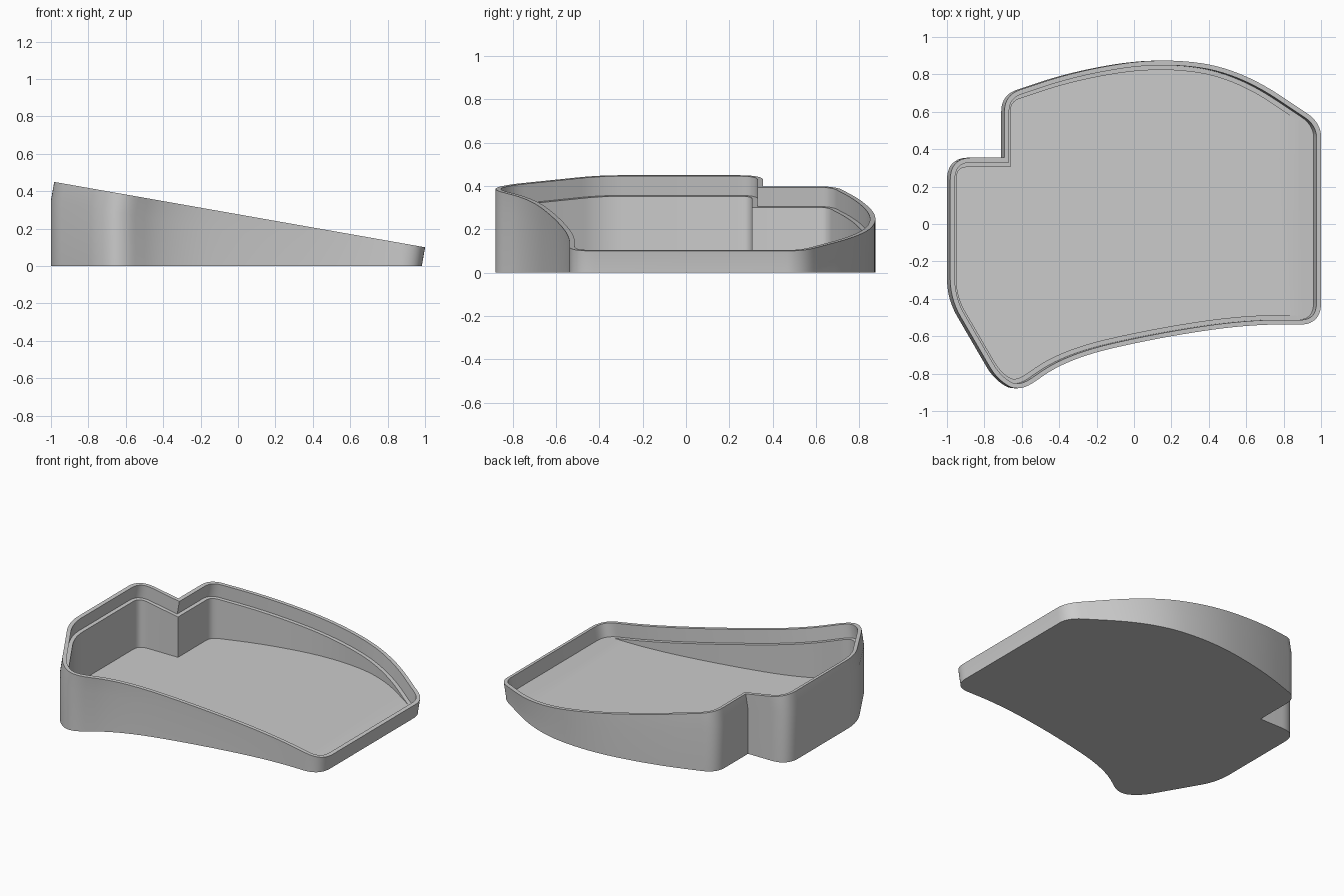
import bpy, bmesh, math
from mathutils import Vector

cube = bpy.data.objects.get("Cube")
if cube:
    bpy.data.objects.remove(cube, do_unlink=True)

TILT = math.radians(10)
RIM_DEPTH, LEDGE_DEPTH = 0.1, 0.09
RIM_WALL, FULL_WALL = 0.025, 0.05
FLOOR = 0.03
LEAN = RIM_DEPTH * math.sin(TILT)


def smooth_outline(controls, steps=10):
    """Round every control point; a large cut turns neighbours into one curve."""
    pts, n = [], len(controls)
    for i, (x, y, cut) in enumerate(controls):
        p = Vector((x, y))
        ends = []
        for j in (i - 1, (i + 1) % n):
            d = Vector(controls[j][:2]) - p
            ends.append(p + d.normalized() * min(cut, d.length / 2))
        if cut == 0:
            pts.append(p)
            continue
        for s in range(steps + 1):
            t = s / steps
            q = ends[0] * (1 - t) ** 2 + p * 2 * t * (1 - t) + ends[1] * t ** 2
            if not pts or (q - pts[-1]).length > 1e-4:
                pts.append(q)
    return pts


def inset(pts, dist):
    """Move a counter-clockwise outline inwards by an even distance."""
    out = []
    for i, p in enumerate(pts):
        a = (p - pts[i - 1]).normalized()
        b = (pts[(i + 1) % len(pts)] - p).normalized()
        na, nb = Vector((-a.y, a.x)), Vector((-b.y, b.x))
        out.append(p + (na + nb) * dist / (1 + na.dot(nb)))
    return out


def plane_z(x, depth):
    """Height of the sloping plane lying at a depth under the rim."""
    return 0.1 + (1 - x) * math.tan(TILT) - depth / math.cos(TILT)


# Footprint of the lower body: x, y and corner cut
footprint = smooth_outline([
    (-1, 0.355, 0.12), (-0.71, 0.355, 0), (-0.71, 0.69, 0.09),
    (-0.32, 0.82, 1), (0.13, 0.89, 1), (0.55, 0.83, 1),
    (0.985, 0.54, 0.09), (0.983, -0.54, 0.12),
    (0.6, -0.535, 1), (0.1, -0.61, 1), (-0.37, -0.72, 1),
    (-0.63, -0.90, 0.1), (-0.75, -0.83, 0.08), (-1, -0.4, 0.11)])
limit = 0.983
footprint = [Vector((min(p.x, limit), p.y)) for p in footprint][::-1]

rim_inner = inset(footprint, RIM_WALL)
cavity = inset(footprint, FULL_WALL)


def on_plane(pts, depth):
    shift = (RIM_DEPTH - depth) * math.sin(TILT)
    return [(p.x + shift, p.y, max(0, plane_z(p.x + shift, depth))) for p in pts]


# Sections from the underside, over the rim and down to the floor
rings = [
    [(p.x, p.y, 0) for p in footprint],
    on_plane(footprint, RIM_DEPTH),
    on_plane(footprint, 0),
    on_plane(rim_inner, 0),
    on_plane(rim_inner, LEDGE_DEPTH),
    [(p.x, p.y, plane_z(p.x, LEDGE_DEPTH)) for p in cavity],
    [(p.x, p.y, FLOOR) for p in cavity],
]

bm = bmesh.new()
loops = [[bm.verts.new(c) for c in ring] for ring in rings]
for low, high in zip(loops, loops[1:]):
    for i in range(len(low)):
        bm.faces.new((low[i - 1], low[i], high[i], high[i - 1]))
bm.faces.new(loops[0])
bm.faces.new(loops[-1])

# The floor bends down where the ledge plane sinks below it
bend_x = 1 - (FLOOR - 0.1 + LEDGE_DEPTH / math.cos(TILT)) / math.tan(TILT)
bmesh.ops.bisect_plane(bm, geom=bm.verts[:] + bm.edges[:] + bm.faces[:],
                       plane_co=(bend_x, 0, 0), plane_no=(1, 0, 0))
for v in bm.verts:
    if v.co.x > bend_x and abs(v.co.z - FLOOR) < 1e-6:
        v.co.z = plane_z(v.co.x, LEDGE_DEPTH)
bmesh.ops.remove_doubles(bm, verts=bm.verts[:], dist=1e-4)
bmesh.ops.recalc_face_normals(bm, faces=bm.faces[:])

mesh = bpy.data.meshes.new("tilted_tray")
bm.to_mesh(mesh)
bm.free()
tray = bpy.data.objects.new("tilted_tray", mesh)
bpy.context.collection.objects.link(tray)

# Plain grey plastic
grey = bpy.data.materials.new("light_grey")
grey.use_nodes = True
colour = (0.6, 0.6, 0.6, 1)
grey.diffuse_color = colour
grey.node_tree.nodes["Principled BSDF"].inputs["Base Color"].default_value = colour
mesh.materials.append(grey)

bpy.ops.object.select_all(action="DESELECT")
tray.select_set(True)
bpy.context.view_layer.objects.active = tray
bpy.ops.object.shade_smooth_by_angle(angle=math.radians(30))
